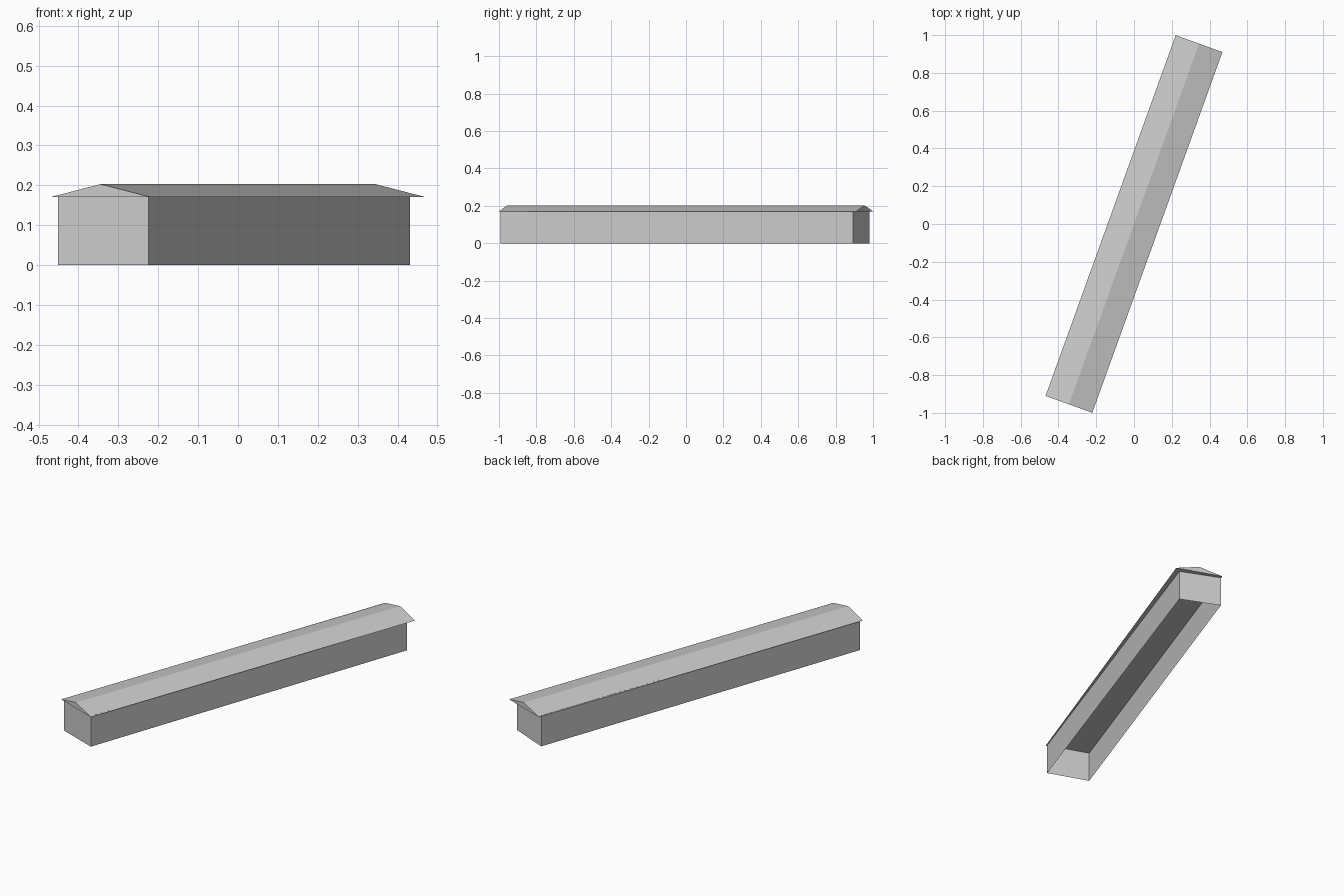
import bpy
import bmesh
from math import radians
from mathutils import Matrix

cube = bpy.data.objects.get("Cube")
if cube:
    bpy.data.objects.remove(cube, do_unlink=True)

# One plain grey for the whole building
grey = bpy.data.materials.new("plain_grey")
grey.use_nodes = True
colour = (0.6, 0.6, 0.6, 1)
grey.diffuse_color = colour
grey.node_tree.nodes["Principled BSDF"].inputs["Base Color"].default_value = colour

EAVE, RIDGE = 0.171, 0.203


def make_object(name, bm):
    bmesh.ops.recalc_face_normals(bm, faces=bm.faces)
    mesh = bpy.data.meshes.new(name)
    bm.to_mesh(mesh)
    bm.free()
    mesh.materials.append(grey)
    obj = bpy.data.objects.new(name, mesh)
    bpy.context.collection.objects.link(obj)
    return obj


# Walls: slightly skewed footprint, open below
footprint = [(-0.451, -0.911), (-0.225, -0.992), (0.431, 0.892), (0.217, 0.982)]
bm = bmesh.new()
base = [bm.verts.new((x, y, 0)) for x, y in footprint]
top = [bm.verts.new((x, y, EAVE + 0.002)) for x, y in footprint]
for i in range(len(base)):
    j = (i + 1) % len(base)
    bm.faces.new((base[i], base[j], top[j], top[i]))
make_object("walls", bm)

# Gable roof: triangular profile swept along the building, flat ceiling beneath
half_width, half_length = 0.1315, 1.015
profile = [(-half_width, EAVE), (half_width, EAVE), (0, RIDGE)]
bm = bmesh.new()
front = bm.faces.new([bm.verts.new((x, -half_length, z)) for x, z in profile])
sweep = bmesh.ops.extrude_face_region(bm, geom=[front], use_keep_orig=True)
moved = [v for v in sweep["geom"] if isinstance(v, bmesh.types.BMVert)]
bmesh.ops.translate(bm, verts=moved, vec=(0, 2 * half_length, 0))
bmesh.ops.transform(bm, matrix=Matrix.Rotation(radians(-19.84), 4, "Z"), verts=bm.verts)
make_object("gable_roof", bm)
